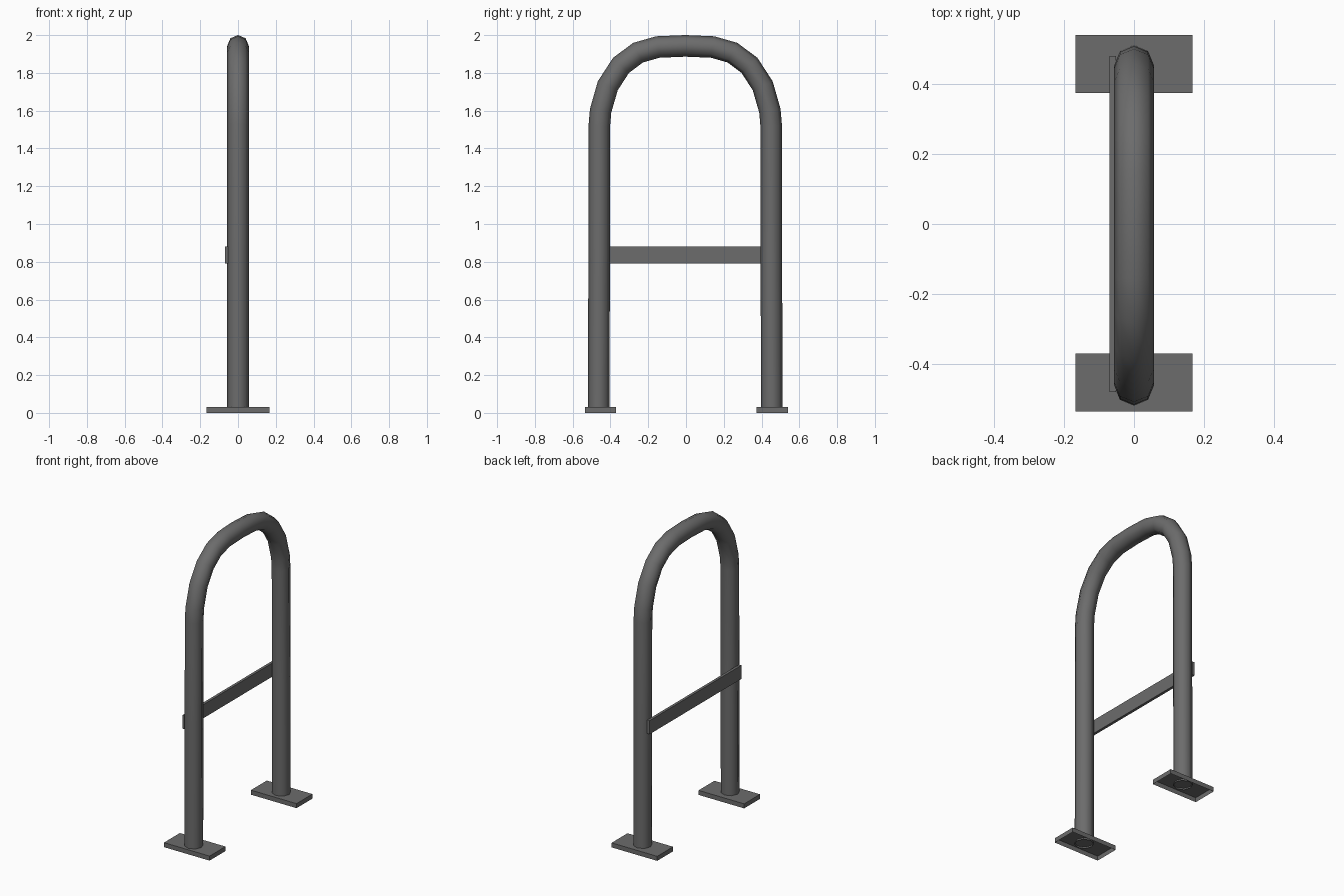
import bpy, bmesh, math
from mathutils import Vector

if "Cube" in bpy.data.objects:
    bpy.data.objects.remove(bpy.data.objects["Cube"])

grey = bpy.data.materials.new("dark grey metal")
grey.diffuse_color = (0.15, 0.15, 0.15, 1)
grey.use_nodes = True
grey.node_tree.nodes["Principled BSDF"].inputs["Base Color"].default_value = grey.diffuse_color


def finish(name, bm):
    bmesh.ops.recalc_face_normals(bm, faces=bm.faces)
    me = bpy.data.meshes.new(name)
    bm.to_mesh(me)
    bm.free()
    me.materials.append(grey)
    ob = bpy.data.objects.new(name, me)
    bpy.context.collection.objects.link(ob)
    return ob


def box(name, lo, hi, open_bottom=False):
    bm = bmesh.new()
    bmesh.ops.create_cube(bm, size=1)
    for v in bm.verts:
        v.co = [lo[i] + (v.co[i] + 0.5) * (hi[i] - lo[i]) for i in range(3)]
    finish_faces = [f for f in bm.faces if f.normal.z < -0.9]
    bmesh.ops.recalc_face_normals(bm, faces=bm.faces)
    if open_bottom:
        bmesh.ops.delete(bm, geom=finish_faces, context='FACES_ONLY')
    return finish(name, bm)


# Bent tube: half path (y, z) from the foot to the crown, mirrored
half = [(0.458, 0.02), (0.456, 0.8), (0.455, 1.52), (0.448, 1.6), (0.41, 1.732),
        (0.34, 1.84), (0.25, 1.907), (0.145, 1.937)]
path = half + [(0, 1.943)] + [(-y, z) for y, z in reversed(half)]
path = [Vector((y - 0.004, z)) for y, z in path]
R, SIDES = 0.057, 8
bm = bmesh.new()
rings = []
for i, p in enumerate(path):
    a = (p - path[max(i - 1, 0)])
    b = (path[min(i + 1, len(path) - 1)] - p)
    a = a.normalized() if a.length else b.normalized()
    b = b.normalized() if b.length else a
    t = (a + b).normalized()
    n = Vector((t.y, -t.x)) / t.dot(a)
    ring = []
    for k in range(SIDES):
        w = 2 * math.pi * k / SIDES
        q = p + n * R * math.cos(w)
        ring.append(bm.verts.new((R * math.sin(w), q.x, q.y)))
    rings.append(ring)
for r, s in zip(rings, rings[1:]):
    for k in range(SIDES):
        m = (k + 1) % SIDES
        bm.faces.new((r[k], r[m], s[m], s[k]))
tube = finish("bent_tube", bm)
for f in tube.data.polygons:
    f.use_smooth = True

# Cross bar on the left side of the tube
box("cross_bar", (-0.07, -0.48, 0.79), (-0.052, 0.48, 0.88))

# Foot plates, hollow underneath
for name, y in (("back_foot_plate", 0.457), ("front_foot_plate", -0.453)):
    box(name, (-0.167, y - 0.083, 0), (0.167, y + 0.083, 0.03), True)
